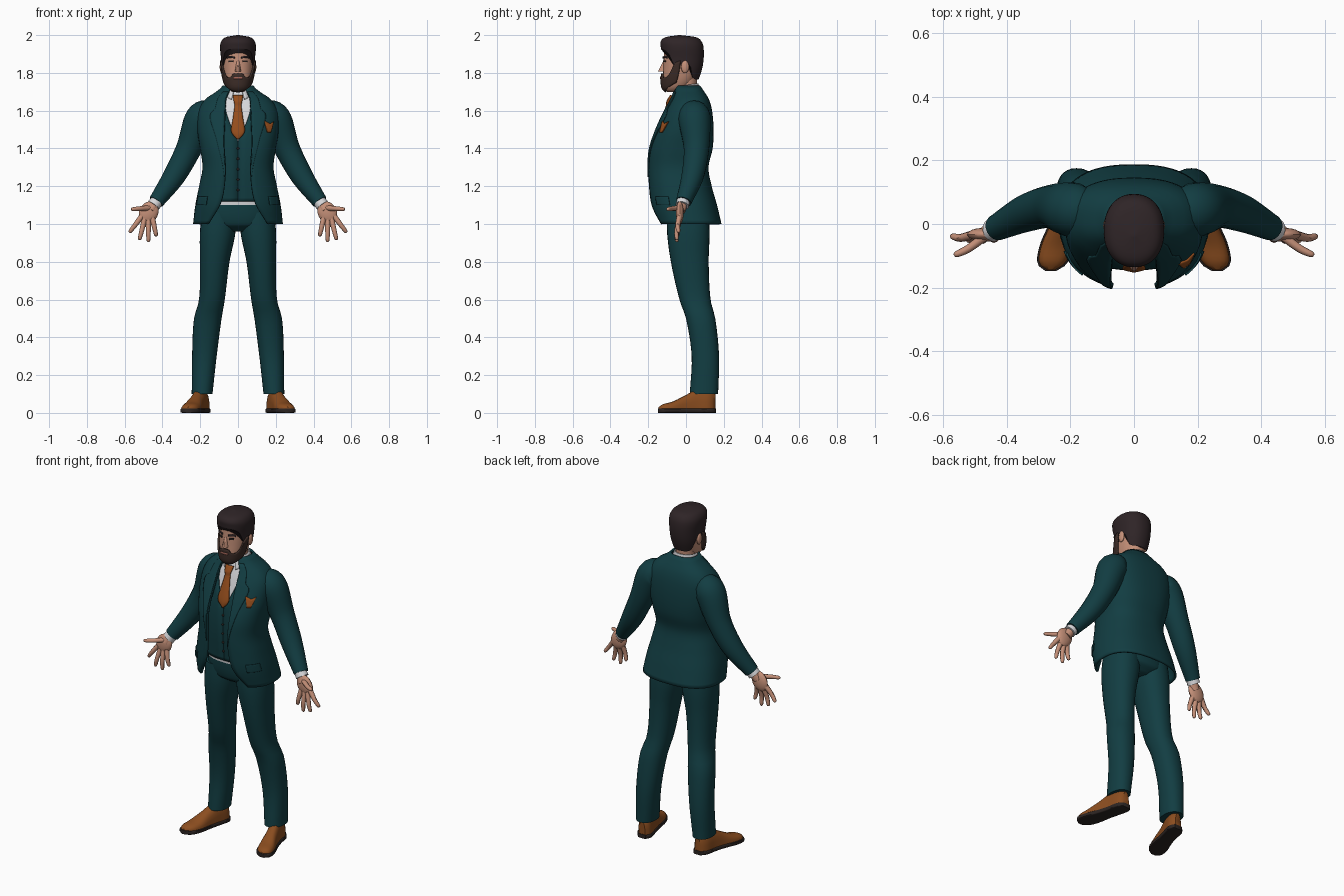
import bpy, bmesh
from math import sin, cos, pi, copysign
from mathutils import Vector

if "Cube" in bpy.data.objects:
    bpy.data.objects.remove(bpy.data.objects["Cube"])


def material(name, *rgb):
    m = bpy.data.materials.new(name)
    m.use_nodes = True
    m.diffuse_color = (*rgb, 1)
    bsdf = m.node_tree.nodes["Principled BSDF"]
    bsdf.inputs["Base Color"].default_value = (*rgb, 1)
    bsdf.inputs["Roughness"].default_value = 0.8
    return m


TEAL = material("teal_cloth", .006, .047, .055)
WHITE = material("white_shirt", .7, .7, .72)
RUST = material("rust_silk", .3, .075, .012)
LEATHER = material("brown_leather", .26, .075, .014)
SOLE = material("dark_sole", .025, .018, .016)
SKIN = material("skin", .56, .28, .19)
LIP = material("lip", .34, .12, .09)
HAIR = material("dark_hair", .028, .018, .02)
BEARD = material("brown_beard", .045, .025, .02)


def curve(table, k):
    """Smooth interpolation of table rows keyed by their first column."""
    k = min(max(k, table[0][0]), table[-1][0])
    i = 0
    while i < len(table) - 2 and k > table[i + 1][0]:
        i += 1
    a, b = table[i], table[i + 1]
    before, after = table[max(i - 1, 0)], table[min(i + 2, len(table) - 1)]
    span = b[0] - a[0]
    t = (k - a[0]) / span
    out = []
    for c in range(1, len(a)):
        m0 = (b[c] - before[c]) / (b[0] - before[0]) * span
        m1 = (after[c] - a[c]) / (after[0] - a[0]) * span
        d = b[c] - a[c]
        out.append(a[c] + t * (m0 + t * (3 * d - 2 * m0 - m1 + t * (m0 + m1 - 2 * d))))
    return out


def power(v, e):
    return copysign(abs(v) ** e, v)


def finish(ob, mat, mirror=False, thick=0):
    ob.data.materials.append(mat)
    if thick:
        mod = ob.modifiers.new("thickness", "SOLIDIFY")
        mod.thickness, mod.offset = thick, 0
    if mirror:
        ob.modifiers.new("mirror", "MIRROR").use_mirror_merge = False
    bpy.ops.object.select_all(action="DESELECT")
    bpy.context.view_layer.objects.active = ob
    ob.select_set(True)
    bpy.ops.object.shade_smooth_by_angle(angle=pi / 4)
    return ob


def grid(name, f, nu, nv, mat, closed=True, **kw):
    """Surface f(s, t); closed surfaces wrap in s and get end caps."""
    bm = bmesh.new()
    cols = nu if closed else nu + 1
    rows = [[bm.verts.new(f(i / nu, j / nv)) for i in range(cols)] for j in range(nv + 1)]
    for low, high in zip(rows, rows[1:]):
        for i in range(nu):
            n = (i + 1) % cols
            bm.faces.new((low[i], low[n], high[n], high[i]))
    if closed:
        bm.faces.new(rows[0])
        bm.faces.new(rows[-1])
    bmesh.ops.recalc_face_normals(bm, faces=bm.faces)
    me = bpy.data.meshes.new(name)
    bm.to_mesh(me)
    bm.free()
    ob = bpy.data.objects.new(name, me)
    bpy.context.collection.objects.link(ob)
    return finish(ob, mat, **kw)


def on(shape, a, z, grow=0, e=.8):
    """Point at angle a from the front on a body of rows (z, half width, front, back, x)."""
    rx, front, back, *cx = curve(shape, z)
    mid, ry = (front + back) / 2, (back - front) / 2 + grow
    return Vector((sum(cx) + (rx + grow) * power(sin(a), e), mid - ry * power(cos(a), e), z))


def body(name, shape, mat, nv=24, grow=0, e=.8, **kw):
    lo, hi = shape[0][0], shape[-1][0]
    return grid(name, lambda s, t: on(shape, 2 * pi * s, lo + (hi - lo) * t, grow, e), 28, nv, mat, **kw)


def patch(name, shape, angles, heights, mat, nu=8, nv=8, grow=.004, e=.8, thick=.006, **kw):
    """Plate lying on a body: angle range may depend on z, height range on the angle."""
    def f(s, t):
        lo, hi = heights(angles(0)[0] * (1 - s) + angles(0)[1] * s) if callable(heights) else heights
        z = lo + (hi - lo) * t
        a0, a1 = angles(z)
        return on(shape, a0 + (a1 - a0) * s, z, grow, e)
    return grid(name, f, nu, nv, mat, closed=False, thick=thick, **kw)


def tube(name, path, mat, n=14, nv=16, mirror=True):
    """Round limb through points (x, y, z, radius)."""
    rows = [(i, *p) for i, p in enumerate(path)]
    last = len(path) - 1
    def f(s, t):
        x, y, z, r = curve(rows, t * last)
        ahead = Vector(curve(rows, t * last + .05)[:3]) - Vector(curve(rows, t * last - .05)[:3])
        side = ahead.cross(Vector((0, 1, 0))).normalized()
        up = side.cross(ahead).normalized()
        return Vector((x, y, z)) + r * (cos(2 * pi * s) * side + sin(2 * pi * s) * up)
    return grid(name, f, n, nv, mat, mirror=mirror)


def ball(name, loc, scale, mat, rot=0, **kw):
    bpy.ops.mesh.primitive_uv_sphere_add(segments=16, ring_count=10)
    ob = bpy.context.object
    ob.name = name
    for v in ob.data.vertices:
        p = Vector(v.co[i] * scale[i] for i in range(3))
        v.co = Vector((p.x * cos(rot) + p.z * sin(rot), p.y, p.z * cos(rot) - p.x * sin(rot))) + Vector(loc)
    return finish(ob, mat, **kw)


# Trousers
LEG = [(.1, .055, .02, .17, .19), (.3, .065, .03, .175, .178), (.5, .073, 0, .155, .16),
       (.6, .068, -.035, .13, .138), (.8, .078, -.08, .12, .123), (.95, .094, -.1, .125, .108),
       (1.06, .09, -.1, .12, .1)]
body("trouser_legs", LEG, TEAL, e=.9, mirror=True)
body("trouser_seat", [(.96, .06, -.05, .08), (1, .16, -.1, .125), (1.16, .17, -.12, .11)], TEAL)

# Shoes: stations along the foot (y, half width, height, x)
SHOE = [(-.145, .012, .03, .262), (-.125, .04, .045, .258), (-.07, .05, .06, .243),
        (0, .042, .095, .222), (.06, .04, .125, .205), (.13, .04, .12, .19), (.155, .02, .1, .187)]


def shoe(s, t, sole=False):
    y = -.145 + .3 * t
    w, h, cx = curve(SHOE, y)
    c, v = cos(2 * pi * s), sin(2 * pi * s)
    if sole:
        return cx + (w + .005) * power(c, .3), y * 1.02, .012 + .012 * power(v, .3)
    return cx + w * power(c, .8), y, .018 + (h - .018) * max(power(v, .8), 0)


grid("shoe_uppers", shoe, 20, 20, LEATHER, mirror=True)
grid("shoe_soles", lambda s, t: shoe(s, t, True), 20, 20, SOLE, mirror=True)

# Shirt and waistcoat
SHIRT = [(1.1, .165, -.12, .1), (1.3, .16, -.135, .09), (1.45, .18, -.125, .11),
         (1.6, .18, -.088, .11), (1.68, .1, -.06, .08), (1.73, .058, -.045, .06)]
body("shirt", SHIRT, WHITE)


def v_neck(z):
    g = max(0, z - 1.45) * 1.75 + .001
    return g, 2 * pi - g


patch("waistcoat", SHIRT, v_neck, (1.12, 1.63), TEAL, 40, 26, grow=.008)
for i in range(5):
    z = 1.18 + i * .055
    ball("waistcoat_button", on(SHIRT, 0, z, .012), (.007, .004, .007), SOLE)

# Jacket, open at the front
JACKET = [(1, .232, -.155, .182), (1.1, .22, -.185, .158), (1.2, .2, -.195, .13), (1.3, .182, -.198, .113),
          (1.4, .195, -.19, .135), (1.5, .21, -.155, .14), (1.6, .205, -.108, .132),
          (1.66, .165, -.075, .115), (1.7, .105, -.06, .09), (1.735, .07, -.05, .066)]
OPENING = [(1, .65), (1.1, .36), (1.2, .28), (1.4, .29), (1.6, .25), (1.73, .4)]
LAPEL = [(1.25, .01), (1.45, .2), (1.58, .42), (1.605, .27), (1.7, .3)]


def opening(z):
    g = curve(OPENING, z)[0]
    return g, 2 * pi - g


def lapel(z):
    g = opening(z)[0]
    return g, g + curve(LAPEL, z)[0]


patch("jacket", JACKET, opening, (1, 1.73), TEAL, 44, 36, grow=0, thick=.012)
patch("lapels", JACKET, lapel, (1.25, 1.7), TEAL, 6, 24, grow=.009, mirror=True)
patch("pocket_flaps", JACKET, lambda z: (.75, 1.25), (1.1, 1.145), TEAL, grow=.008, mirror=True)
patch("pocket_square", JACKET, lambda z: (.7 - (z - 1.49) * 2, .86 + (z - 1.49) * 2),
      lambda a: (1.485, 1.53 + .02 * abs(sin(a * 16))), RUST, 10, 4, grow=.009)

# Sleeves and shirt cuffs
tube("sleeves", [(.14, .04, 1.58, .07), (.195, .045, 1.555, .086), (.26, .055, 1.4, .068),
                 (.337, .035, 1.255, .059), (.433, -.012, 1.118, .041)], TEAL, 18, 28)
tube("shirt_cuffs", [(.42, -.01, 1.135, .034), (.447, -.02, 1.098, .036)], WHITE, nv=2)

# Hands
tube("wrists", [(.43, -.014, 1.12, .026), (.462, -.03, 1.07, .027)], SKIN, nv=3)
ball("palms", (.473, -.033, 1.06), (.05, .021, .062), SKIN, rot=-.46, mirror=True)
FINGERS = {"index": ((.51, -.035, 1.04), (.575, -.04, .955)), "middle": ((.495, -.036, 1.025), (.522, -.05, .915)),
           "ring": ((.475, -.036, 1.02), (.474, -.05, .905)), "little": ((.453, -.036, 1.03), (.432, -.045, .935)),
           "thumb": ((.465, -.035, 1.085), (.565, -.1, 1.078))}
for name, (base, tip) in FINGERS.items():
    b, t = Vector(base), Vector(tip)
    mid = b.lerp(t, .55) - Vector((0, .006, 0))
    tube(name + "_fingers", [(*b, .015), (*mid, .0125), (*b.lerp(t, .92), .01), (*t, .004)], SKIN, 8, 9)

# Neck, collar and tie
body("neck", [(1.62, .055, -.04, .06), (1.7, .053, -.045, .056), (1.79, .055, -.05, .06)], SKIN, 4, e=1)
COLLAR = [(1.63, .085, -.095, .08), (1.69, .072, -.07, .072), (1.745, .058, -.05, .063)]
patch("shirt_collar", COLLAR, lambda z: (.2 + (1.745 - z) * 3, 2 * pi - .2 - (1.745 - z) * 3),
      lambda a: (1.645 + .04 * (1 - cos(a)), 1.72 + .012 * (1 - cos(a))), WHITE, 30, 6, grow=0, e=1)
TIE = [(1.45, .002, -.143), (1.485, .034, -.14), (1.55, .027, -.122), (1.63, .016, -.095),
       (1.645, .02, -.095), (1.68, .026, -.075)]


def tie(s, t):
    z = 1.45 + .23 * t
    w, y = curve(TIE, z)
    return (2 * s - 1) * w, y - .006 * sin(pi * s), z


grid("tie", tie, 6, 24, RUST, closed=False, thick=.009)

# Head and face
HEAD = [(1.7, .03, -.1, -.03), (1.72, .052, -.118, .01), (1.76, .069, -.122, .045), (1.82, .08, -.12, .072),
        (1.88, .084, -.118, .08), (1.94, .08, -.11, .072), (1.97, .05, -.08, .05)]
body("head", HEAD, SKIN, e=.9)
grid("nose", lambda s, t: ((.017 - .011 * t) * cos(2 * pi * s),
                           -.114 - (.036 - .034 * t) * max(-sin(2 * pi * s), 0), 1.808 + .064 * t), 10, 5, SKIN)
ball("ears", (.086, -.005, 1.832), (.011, .021, .034), SKIN, mirror=True)
patch("eyes", HEAD, lambda z: (.24, .56), (1.857, 1.866), SOLE, nv=2, e=.9, mirror=True, grow=.002)
patch("eyebrows", HEAD, lambda z: (.17, .68), lambda a: (1.88 - .012 * abs(a - .45), 1.891 - .02 * abs(a - .45)),
      HAIR, nv=2, e=.9, mirror=True)

# Beard reaching the sideburns
BEARD_TOP = [(0, 1.797), (.25, 1.796), (.5, 1.775), (.95, 1.79), (1.25, 1.85), (1.5, 1.865)]
patch("beard", HEAD, lambda z: (-1.5, 1.5),
      lambda a: (1.7 + .022 * a * a, curve(BEARD_TOP, abs(a))[0]), BEARD, 32, 10, grow=.007, e=.9, thick=.01)
patch("mouth", HEAD, lambda z: (-.25, .25), (1.768, 1.778), LIP, nv=2, grow=.012, e=.9)

# Hair
CROWN = [(1.76, .072, -.12, .065), (1.82, .085, -.124, .085), (1.88, .09, -.126, .094), (1.94, .095, -.134, .092),
         (1.97, .087, -.132, .08), (1.99, .062, -.105, .05), (2, .006, -.04, -.03)]
HAIRLINE = [(0, 1.925), (.6, 1.92), (.95, 1.89), (1.15, 1.84), (1.5, 1.84), (1.65, 1.86),
            (1.95, 1.83), (2.2, 1.775), (3.15, 1.765)]


def hair(s, t):
    a = 2 * pi * s - pi
    low = curve(HAIRLINE, abs(a))[0]
    return on(CROWN, a, low + (2 - low) * sin(t * pi / 2), e=.9)


grid("hair", hair, 48, 18, HAIR)
